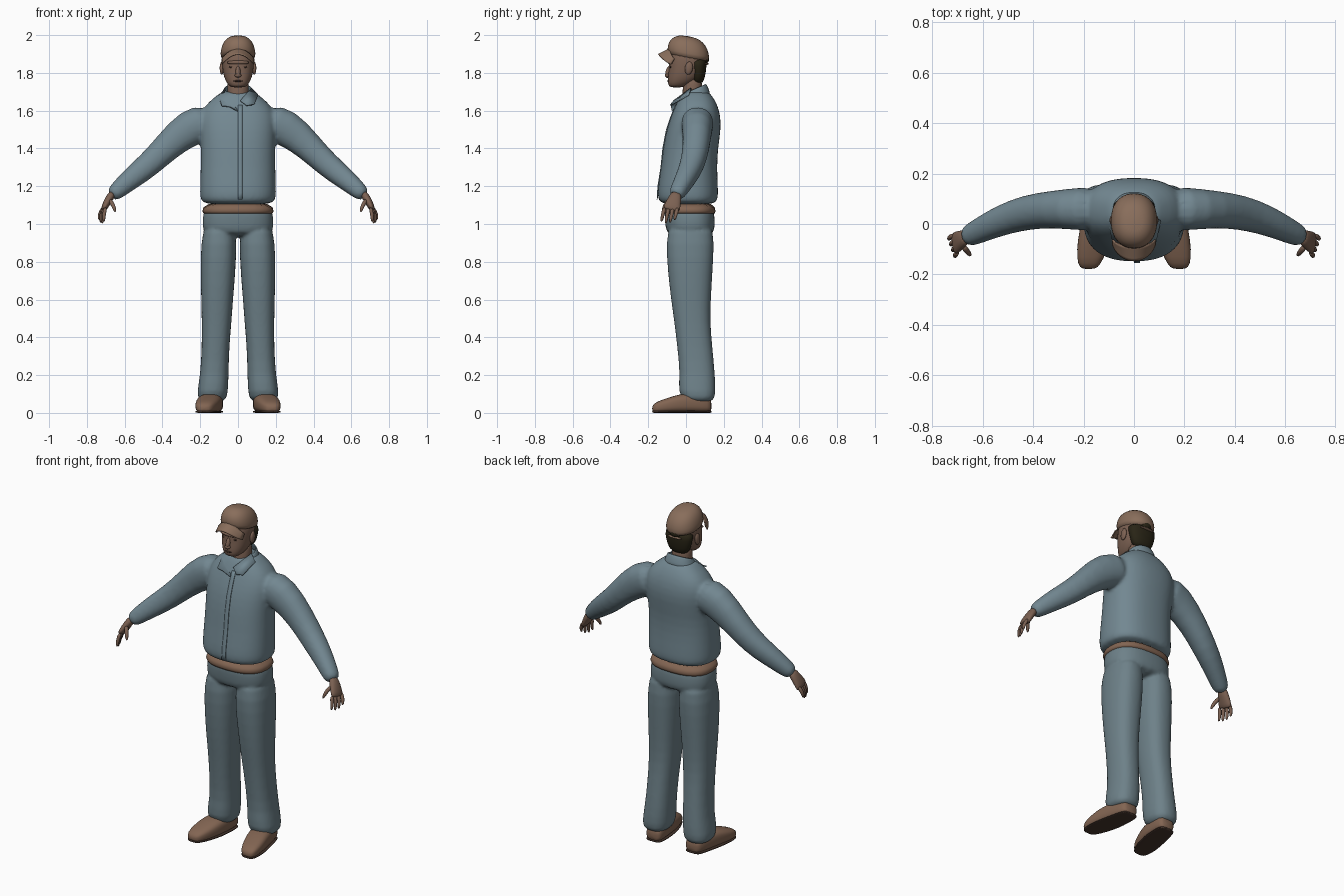
import bpy, bmesh
from math import sin, cos, pi, copysign, sqrt
from mathutils import Vector, Matrix

cube = bpy.data.objects.get("Cube")
if cube:
    bpy.data.objects.remove(cube, do_unlink=True)


def material(name, rgb):
    m = bpy.data.materials.new(name)
    m.use_nodes = True
    m.diffuse_color = (*rgb, 1)
    bsdf = m.node_tree.nodes["Principled BSDF"]
    bsdf.inputs["Base Color"].default_value = (*rgb, 1)
    bsdf.inputs["Roughness"].default_value = 0.8
    return m


SHIRT = material("shirt blue grey", (.17, .245, .285))
TROUSER = material("trouser blue grey", (.155, .22, .25))
UNDER = material("undershirt pale blue", (.24, .31, .34))
SKIN = material("skin brown", (.2, .12, .085))
CAP = material("cap tan", (.25, .155, .105))
LEATHER = material("leather brown", (.225, .13, .085))
HAIR = material("hair dark", (.022, .018, .008))
DARK = material("dark brown", (.06, .035, .025))


def outline(n, power):
    """Unit superellipse."""
    for i in range(n):
        c, s = cos(2 * pi * i / n), sin(2 * pi * i / n)
        yield copysign(abs(c) ** (2 / power), c), copysign(abs(s) ** (2 / power), s)


def stack(rows, axis="z", power=2.2, tilt=0, n=24):
    """Rings across an axis, each row being position, low/high, low/high."""
    rings = []
    for p, a0, a1, b0, b1 in rows:
        ring = []
        for c, s in outline(n, power):
            a, b = (a0 + a1 + (a1 - a0) * c) / 2, (b0 + b1 + (b1 - b0) * s) / 2
            ring.append(Vector((a, b, p + tilt * b) if axis == "z" else (a, p, b)))
        rings.append(ring)
    return rings


def sym(rows):
    """Rows of height, half width, front, back made symmetric in x."""
    return [(z, -w, w, f, b) for z, w, f, b in rows]


def tube(rows, n=16, power=2.2):
    """Rings square to a path, each row being x, y, z, thickness, depth."""
    pts = [Vector(r[:3]) for r in rows]
    rings = []
    for i, r in enumerate(rows):
        t = pts[min(i + 1, len(pts) - 1)] - pts[max(i - 1, 0)]
        u = t.cross(Vector((0, 1, 0))).normalized()
        v = u.cross(t).normalized()
        rings.append([pts[i] + u * c * r[3] + v * s * r[4] for c, s in outline(n, power)])
    return rings


def mirrored(rings):
    return [[Vector((-p.x, p.y, p.z)) for p in ring] for ring in rings]


def finish(name, bm, mat, sub=1, voxel=0, thick=0):
    bmesh.ops.recalc_face_normals(bm, faces=bm.faces[:])
    for f in bm.faces:
        f.smooth = True
    me = bpy.data.meshes.new(name)
    bm.to_mesh(me)
    bm.free()
    me.materials.append(mat)
    ob = bpy.data.objects.new(name, me)
    bpy.context.scene.collection.objects.link(ob)
    if thick:
        ob.modifiers.new("thickness", "SOLIDIFY").thickness = thick
    if sub:
        m = ob.modifiers.new("subdivide", "SUBSURF")
        m.levels = m.render_levels = sub
    if voxel:
        m = ob.modifiers.new("weld", "REMESH")
        m.mode, m.voxel_size, m.use_smooth_shade = "VOXEL", voxel, True
        m = ob.modifiers.new("relax", "SMOOTH")
        m.factor, m.iterations = .5, 5
    return ob


def loft(name, mat, *parts, caps=True, **kw):
    bm = bmesh.new()
    for rings in parts:
        vs = [[bm.verts.new(p) for p in ring] for ring in rings]
        n = len(vs[0])
        for a, b in zip(vs, vs[1:]):
            for i in range(n):
                bm.faces.new((a[i], a[(i + 1) % n], b[(i + 1) % n], b[i]))
        if caps:
            bm.faces.new(vs[0])
            bm.faces.new(vs[-1])
    return finish(name, bm, mat, **kw)


def blob(name, mat, centre, radii, tip=0):
    bm = bmesh.new()
    m = Matrix.Translation(centre) @ Matrix.Rotation(tip, 4, "X") @ Matrix.Diagonal((*radii, 1))
    bmesh.ops.create_uvsphere(bm, u_segments=16, v_segments=10, radius=1, matrix=m)
    return finish(name, bm, mat, sub=0)


def sheet(name, mat, fn, nu, nv, thick):
    """Grid surface from a function of u in -1..1 and v in 0..1."""
    bm = bmesh.new()
    g = [[bm.verts.new(fn(2 * i / nu - 1, j / nv)) for j in range(nv + 1)] for i in range(nu + 1)]
    for i in range(nu):
        for j in range(nv):
            bm.faces.new((g[i][j], g[i + 1][j], g[i + 1][j + 1], g[i][j + 1]))
    return finish(name, bm, mat, sub=0, thick=thick)


# Shirt: torso and sleeves welded into one surface
TORSO = [(1.1, .185, -.13, .155), (1.13, .203, -.153, .172), (1.2, .202, -.149, .17),
         (1.3, .199, -.133, .165), (1.4, .197, -.123, .17), (1.5, .205, -.104, .186),
         (1.57, .205, -.08, .184), (1.63, .175, -.055, .168), (1.67, .125, -.035, .145),
         (1.71, .08, -.01, .115)]
torso = stack(sym(TORSO), power=2.4)
sleeve = tube([(.13, .06, 1.55, .1, .1), (.26, .06, 1.515, .102, .08), (.375, .055, 1.41, .076, .073),
               (.47, .035, 1.315, .068, .067), (.56, 0, 1.245, .06, .057),
               (.63, -.035, 1.185, .048, .048), (.675, -.056, 1.145, .04, .042)])
loft("shirt", SHIRT, torso, sleeve, mirrored(sleeve), voxel=.01)

# Front fold of the shirt, lying just proud of the torso
FRONT = [(r[0], r[2]) for r in TORSO[1:8]]


def placket(u, v):
    k = v * (len(FRONT) - 1)
    i = min(int(k), len(FRONT) - 2)
    (z0, y0), (z1, y1) = FRONT[i], FRONT[i + 1]
    return .012 + .012 * u, y0 + (y1 - y0) * (k - i) - .002, z0 + (z1 - z0) * (k - i)


sheet("shirt_placket", SHIRT, placket, 2, 12, .005)

# Collar: sloping stand and two pointed leaves
loft("collar_stand", SHIRT, stack(sym([(1.635, .1, -.045, .13), (1.675, .085, -.03, .118),
                                       (1.7, .075, -.012, .108)]), tilt=.4),
     caps=False, thick=.008)
for side, s in (("left", 1), ("right", -1)):
    bm = bmesh.new()
    leaf = [(.07, .03, 1.715), (.105, .015, 1.68), (.085, -.075, 1.63), (.045, -.08, 1.625), (.012, -.06, 1.65)]
    if s < 0:
        leaf[-1] = (0, -.075, 1.6)
    bm.faces.new([bm.verts.new((s * x, y, z)) for x, y, z in leaf])
    finish(side + "_collar_leaf", bm, SHIRT, sub=0, thick=.008)
loft("undershirt", UNDER, stack(sym([(1.6, .07, -.05, .09), (1.655, .06, -.038, .085)]), tilt=.2))

# Trousers: hips and legs welded, with a belt
hips = stack(sym([(1.11, .178, -.118, .145), (1.04, .187, -.114, .152), (.98, .192, -.11, .155),
                  (.93, .17, -.095, .14)]), power=2.5)
leg = stack([(1.02, .02, .175, -.09, .14), (.9, .006, .197, -.107, .15), (.75, .013, .199, -.097, .141),
             (.6, .026, .195, -.08, .132), (.48, .034, .192, -.062, .128), (.35, .046, .192, -.047, .14),
             (.2, .05, .2, -.031, .154), (.11, .052, .218, -.045, .158), (.05, .065, .21, -.005, .15)],
            power=2.4)
loft("trousers", TROUSER, hips, leg, mirrored(leg), voxel=.0085)
loft("belt", LEATHER, stack(sym([(1.05, .189, -.12, .156), (1.06, .191, -.123, .158),
                                 (1.12, .187, -.125, .156)]), power=2.5))

# Shoes with thin soles
SHOE = [(-.18, .155, .205, .01, .035), (-.162, .132, .224, 0, .058), (-.1, .105, .228, 0, .078),
        (-.03, .085, .218, 0, .102), (.05, .078, .2, 0, .105), (.12, .078, .182, 0, .09),
        (.136, .095, .165, .01, .06)]
shoe = stack(SHOE, axis="y", power=2.8)
sole = stack([(y, a, b, 0, .012) for y, a, b, _, _ in SHOE], axis="y", power=4)
for side, flip in (("left", list), ("right", mirrored)):
    loft(side + "_shoe", LEATHER, flip(shoe))
    loft(side + "_sole", DARK, flip(sole))

# Hands: palm, four fingers and thumb
palm = tube([(.66, -.048, 1.17, .022, .028), (.688, -.062, 1.125, .021, .037),
             (.706, -.074, 1.09, .018, .046), (.714, -.08, 1.07, .012, .044)])
digits = [tube([(.68, -.085, 1.13, .013, .015), (.66, -.112, 1.1, .012, .012), (.648, -.125, 1.06, .007, .008)], n=8)]
for i in range(4):
    y, x = -.113 + .023 * i, .008 * i
    drop = (.01, 0, .004, .02)[i]
    digits.append(tube([(.7 + x / 2, y, 1.09, .011, .012), (.711 + x, y - .01, 1.05, .011, .011),
                        (.71 + x, y - .018, .999 + drop, .007, .007)], n=8))
for side, flip in (("left", list), ("right", mirrored)):
    loft(side + "_hand", SKIN, flip(palm))
    loft(side + "_fingers", SKIN, *map(flip, digits))

# Head and neck
head = stack(sym([(1.722, .032, -.082, -.02), (1.735, .052, -.095, .015), (1.765, .07, -.097, .065),
                  (1.8, .08, -.093, .088), (1.84, .084, -.09, .1), (1.89, .086, -.09, .105),
                  (1.94, .07, -.07, .09)]), power=2.3)
neck = stack(sym([(1.6, .058, -.035, .085), (1.68, .056, -.015, .085), (1.8, .06, -.02, .09)]))
loft("head", SKIN, head, neck)
blob("nose", SKIN, (0, -.094, 1.805), (.013, .014, .033), -.25)
blob("nose_tip", SKIN, (0, -.099, 1.787), (.018, .013, .011))
blob("brow", SKIN, (0, -.078, 1.855), (.06, .018, .012))
blob("lips", DARK, (0, -.094, 1.757), (.024, .005, .005))
for side, s in (("left", 1), ("right", -1)):
    blob(side + "_eye", DARK, (s * .034, -.081, 1.832), (.014, .005, .006))
    blob(side + "_ear", SKIN, (s * .086, .015, 1.825), (.011, .021, .035), -.15)

# Hair below the cap, showing again through the rear gap
loft("hair", HAIR, stack(sym([(1.74, .05, .035, .088), (1.78, .073, .03, .102), (1.84, .086, .02, .11),
                              (1.88, .086, .01, .11)])))
blob("rear_gap_hair", HAIR, (0, .1, 1.87), (.034, .022, .022))

# Cap: crown, curved brim and rear strap
loft("cap_crown", CAP, stack(sym([(1.87, .094, -.095, .12), (1.905, .094, -.1, .125), (1.945, .087, -.095, .117),
                                  (1.978, .068, -.068, .092), (1.997, .035, -.03, .055)]), tilt=-.18))
sheet("cap_brim", CAP, lambda u, v: (u * .088, -.05 - (.04 + .058 * v) * sqrt(max(0, 1 - .9 * u * u)),
                                     1.93 - .03 * v - .055 * u * u), 16, 5, .006)
blob("cap_strap", CAP, (0, .108, 1.848), (.045, .012, .006))
